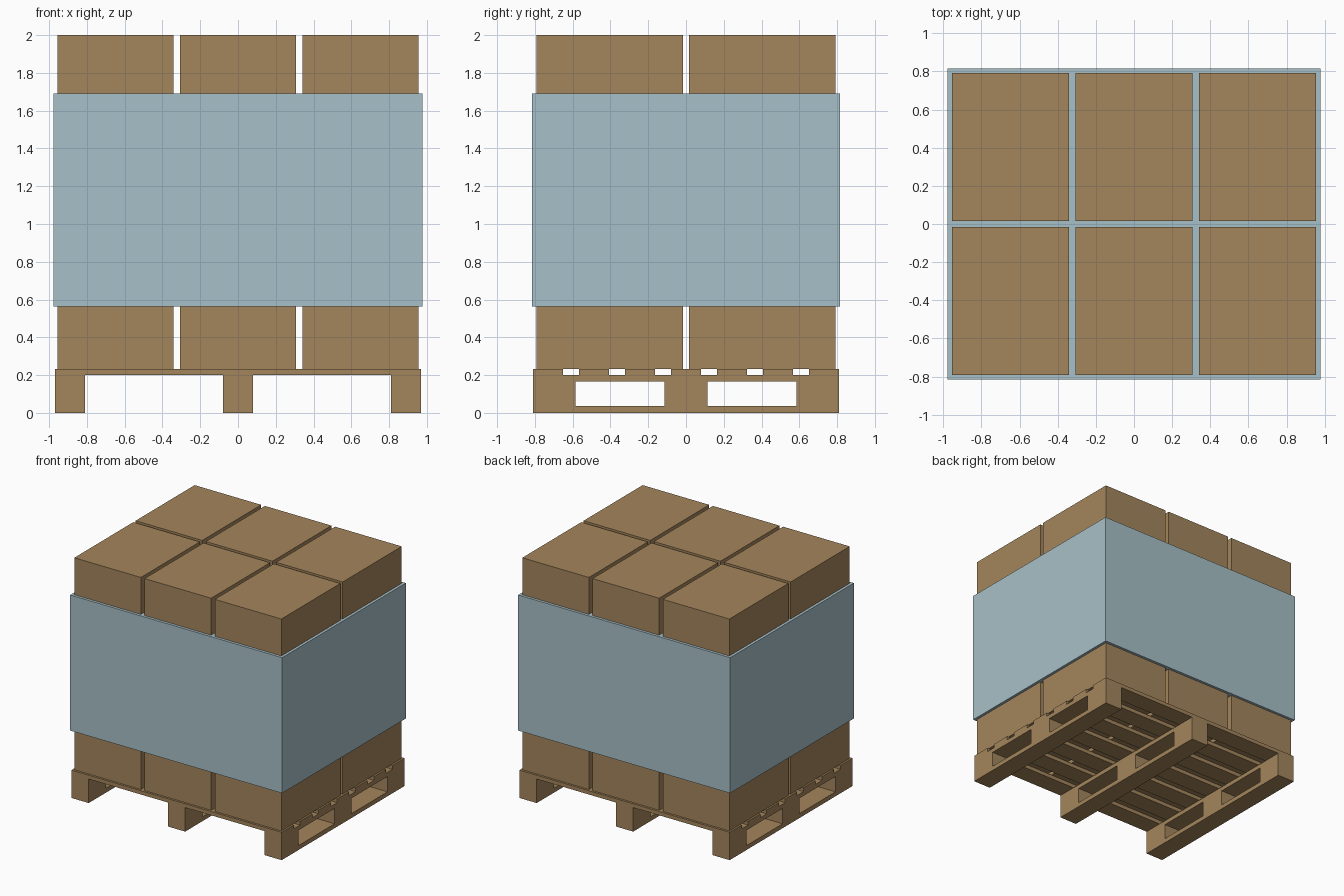
import bpy
import bmesh
from mathutils import Vector

default = bpy.data.objects.get("Cube")
if default:
    bpy.data.objects.remove(default, do_unlink=True)


def make_material(name, rgb):
    mat = bpy.data.materials.new(name)
    mat.use_nodes = True
    colour = (*rgb, 1.0)
    mat.diffuse_color = colour
    mat.node_tree.nodes["Principled BSDF"].inputs["Base Color"].default_value = colour
    return mat


BROWN = make_material("cardboard and wood brown", (0.371, 0.235, 0.107))
BLUE = make_material("pale blue wrap", (0.39, 0.53, 0.58))


def finish(name, bm, mat):
    bmesh.ops.recalc_face_normals(bm, faces=bm.faces)
    mesh = bpy.data.meshes.new(name)
    bm.to_mesh(mesh)
    bm.free()
    mesh.materials.append(mat)
    obj = bpy.data.objects.new(name, mesh)
    bpy.context.collection.objects.link(obj)
    return obj


def box(name, x, y, z0, z1, width, depth, mat):
    bm = bmesh.new()
    bmesh.ops.create_cube(bm, size=1)
    bmesh.ops.scale(bm, vec=(width, depth, z1 - z0), verts=bm.verts)
    bmesh.ops.translate(bm, vec=(x, y, (z0 + z1) / 2), verts=bm.verts)
    return finish(name, bm, mat)


# Pallet dimensions
HALF_X, HALF_Y = 0.97, 0.81
BOARD = 0.16
DECK_BOTTOM, DECK_TOP = 0.2, 0.232


def stringer(name, x):
    """Side profile with two fork openings, extruded across its width."""
    bm = bmesh.new()
    edges = []
    loops = ((-HALF_Y, HALF_Y, 0, DECK_BOTTOM),
             (-0.585, -0.113, 0.037, 0.165),
             (0.113, 0.585, 0.037, 0.165))
    left = x - BOARD / 2
    for y0, y1, z0, z1 in loops:
        corners = [bm.verts.new((left, y, z))
                   for y, z in ((y0, z0), (y1, z0), (y1, z1), (y0, z1))]
        edges += [bm.edges.new((corners[i], corners[i - 1])) for i in range(4)]
    bmesh.ops.triangle_fill(bm, use_beauty=True, edges=edges, normal=Vector((1, 0, 0)))
    result = bmesh.ops.extrude_face_region(bm, geom=bm.faces[:], use_keep_orig=True)
    moved = [v for v in result["geom"] if isinstance(v, bmesh.types.BMVert)]
    bmesh.ops.translate(bm, vec=(BOARD, 0, 0), verts=moved)
    return finish(name, bm, BROWN)


# Three stringers running front to back
for label, x in (("right", -HALF_X + BOARD / 2), ("middle", 0),
                 ("left", HALF_X - BOARD / 2)):
    stringer(f"pallet_stringer_{label}", x)

# Seven deck boards across the stringers
pitch = (2 * HALF_Y - BOARD) / 6
for i in range(7):
    box(f"pallet_deck_board_{i + 1}", 0, (i - 3) * pitch,
        DECK_BOTTOM, DECK_TOP, 2 * HALF_X, BOARD, BROWN)

# Cartons, three across and two deep
for row, y in (("front", -0.404), ("back", 0.404)):
    for label, column in (("right", -1), ("middle", 0), ("left", 1)):
        box(f"carton_{row}_{label}", column * 0.648, y,
            DECK_TOP, 2.0, 0.614, 0.777, BROWN)

# Wrap around the middle of the stack
box("stretch_wrap", 0, 0, 0.562, 1.692, 1.955, 1.63, BLUE)
